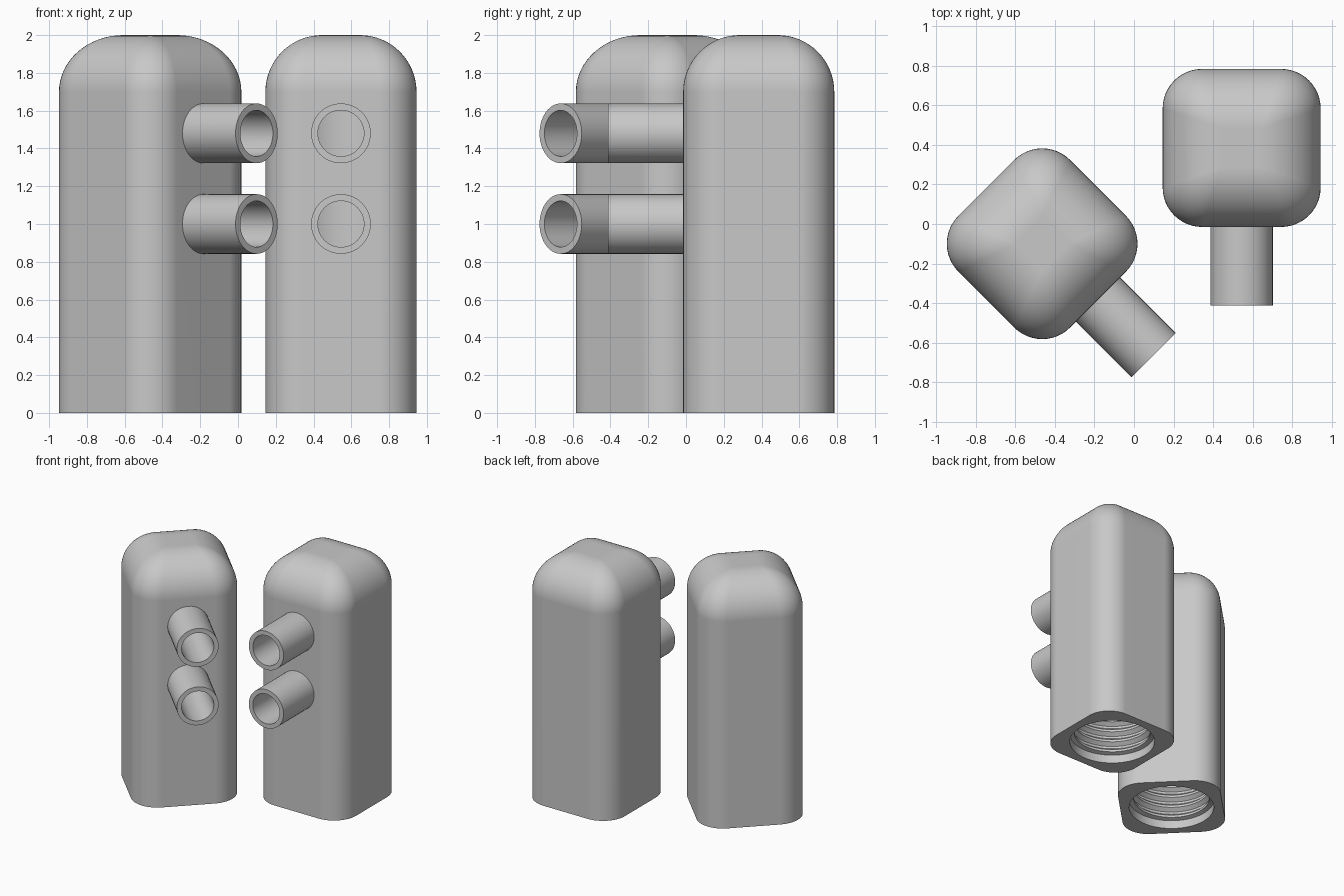
import bpy, bmesh
from math import pi, sin, cos, radians
from mathutils import Matrix

if "Cube" in bpy.data.objects:
    bpy.data.objects.remove(bpy.data.objects["Cube"], do_unlink=True)

HALF, CORNER, DOME, HEIGHT = 0.4, 0.2, 0.3, 2.0
TUBE_Z = (1.0, 1.48)

grey = bpy.data.materials.new("light grey")
grey.use_nodes = True
grey.diffuse_color = (0.58, 0.58, 0.58, 1)
grey.node_tree.nodes["Principled BSDF"].inputs["Base Color"].default_value = grey.diffuse_color


def loft(name, rings):
    """Skin a stack of equal-length point rings and cap both ends."""
    bm = bmesh.new()
    loops = [[bm.verts.new(p) for p in ring] for ring in rings]
    n = len(loops[0])
    for low, high in zip(loops, loops[1:]):
        for i in range(n):
            j = (i + 1) % n
            bm.faces.new((low[i], low[j], high[j], high[i]))
    bm.faces.new(loops[0][::-1])
    bm.faces.new(loops[-1])
    bmesh.ops.recalc_face_normals(bm, faces=bm.faces)
    mesh = bpy.data.meshes.new(name)
    bm.to_mesh(mesh)
    bm.free()
    obj = bpy.data.objects.new(name, mesh)
    bpy.context.collection.objects.link(obj)
    mesh.materials.append(grey)
    return obj


def rounded_square(half, radius, z, steps=12):
    points = []
    for quarter in range(4):
        mid = pi / 4 + quarter * pi / 2
        cx = (half - radius) * (1 if cos(mid) > 0 else -1)
        cy = (half - radius) * (1 if sin(mid) > 0 else -1)
        for k in range(steps + 1):
            a = quarter * pi / 2 + k / steps * pi / 2
            points.append((cx + radius * cos(a), cy + radius * sin(a), z))
    return points


def lathe(name, profile, sides=64):
    return loft(name, [[(r * cos(2 * pi * k / sides), r * sin(2 * pi * k / sides), z)
                        for k in range(sides)] for r, z in profile])


def tube(name, radius, start, end, z):
    """Cylinder running toward the front, between two distances from the axis."""
    obj = lathe(name, [(radius, start), (radius, end)], 48)
    obj.data.transform(Matrix.Translation((0, 0, z)) @ Matrix.Rotation(pi / 2, 4, 'X'))
    return obj


def combine(target, tool, operation):
    mod = target.modifiers.new("cut", 'BOOLEAN')
    mod.object, mod.operation, mod.solver = tool, operation, 'EXACT'
    bpy.context.view_layer.objects.active = target
    bpy.ops.object.modifier_apply(modifier=mod.name)
    bpy.data.objects.remove(tool, do_unlink=True)


def housing(name, location, turn):
    # Rounded square column with a domed top
    rings = [rounded_square(HALF, CORNER, 0)]
    steps = 16
    for k in range(steps + 1):
        t = k / steps * pi / 2
        rings.append(rounded_square(HALF - DOME * (1 - cos(t)),
                                    max(CORNER * cos(t), 0.002),
                                    HEIGHT - DOME + DOME * sin(t)))
    body = loft(name, rings)

    # Two outlet tubes on the front
    for z in TUBE_Z:
        combine(body, tube("outlet", 0.158, 0.36, 0.797, z), 'UNION')

    # Threaded bore from below
    profile = [(0.33, -0.1), (0.33, 0.07), (0.295, 0.08)]
    for i in range(5):
        z = 0.1 + i * 0.09
        profile += [(0.295, z), (0.325, z + 0.025), (0.325, z + 0.045), (0.295, z + 0.07)]
    profile += [(0.295, 1.72)]
    combine(body, lathe("bore", profile), 'DIFFERENCE')

    # Outlet holes reaching into the bore
    for z in TUBE_Z:
        combine(body, tube("outlet_hole", 0.122, 0.1, 0.9, z), 'DIFFERENCE')

    body.location = location
    body.rotation_euler.z = turn
    bpy.ops.object.select_all(action='DESELECT')
    body.select_set(True)
    bpy.context.view_layer.objects.active = body
    bpy.ops.object.shade_smooth_by_angle(angle=radians(30))
    weighted = body.modifiers.new("even shading", 'WEIGHTED_NORMAL')
    weighted.keep_sharp = True


housing("left_housing", (0.545, 0.385, 0), 0)
housing("right_housing", (-0.465, -0.1, 0), radians(45))
